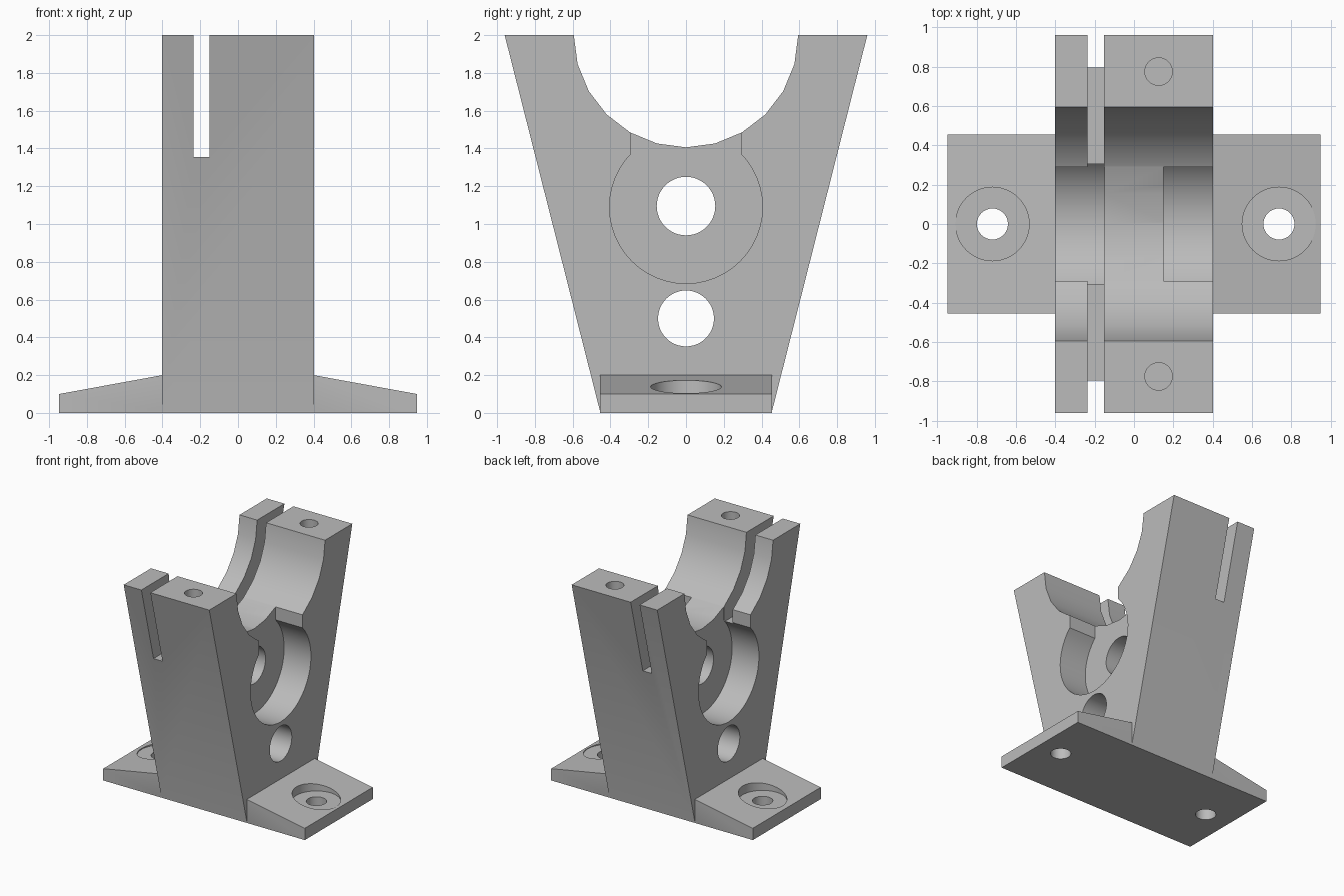
import bpy, bmesh
from math import sin, cos, pi, radians
from mathutils import Vector

cube = bpy.data.objects.get("Cube")
if cube:
    bpy.data.objects.remove(cube, do_unlink=True)

grey = bpy.data.materials.new("machined grey")
grey.use_nodes = True
grey.diffuse_color = (0.5, 0.5, 0.5, 1)
grey.node_tree.nodes["Principled BSDF"].inputs["Base Color"].default_value = (0.5, 0.5, 0.5, 1)


def prism(name, points, axis, start, end):
    """Extrude a flat outline along an axis; points are the other two axes in order."""
    def place(p, depth):
        co = list(p)
        co.insert("xyz".index(axis), depth)
        return Vector(co)
    bm = bmesh.new()
    face = bm.faces.new([bm.verts.new(place(p, start)) for p in points])
    out = bmesh.ops.extrude_face_region(bm, geom=[face])
    moved = [g for g in out["geom"] if isinstance(g, bmesh.types.BMVert)]
    bmesh.ops.translate(bm, verts=moved, vec=place((0, 0), end - start))
    bmesh.ops.recalc_face_normals(bm, faces=bm.faces)
    mesh = bpy.data.meshes.new(name)
    bm.to_mesh(mesh)
    bm.free()
    mesh.materials.append(grey)
    obj = bpy.data.objects.new(name, mesh)
    bpy.context.collection.objects.link(obj)
    return obj


def circle(a, b, r, n=48):
    return [(a + r * cos(2 * pi * i / n), b + r * sin(2 * pi * i / n)) for i in range(n)]


def rect(a0, b0, a1, b1):
    return [(a0, b0), (a1, b0), (a1, b1), (a0, b1)]


def combine(target, tool, operation="DIFFERENCE"):
    tool.hide_render = True
    mod = target.modifiers.new(tool.name, "BOOLEAN")
    mod.operation, mod.object, mod.solver = operation, tool, "EXACT"
    bpy.ops.object.select_all(action="DESELECT")
    bpy.context.view_layer.objects.active = target
    target.select_set(True)
    bpy.ops.object.modifier_apply(modifier=mod.name)
    bpy.data.objects.remove(tool, do_unlink=True)


# Flared upright with a faceted half-round saddle in its top
R = 0.594
saddle = [(R * cos(radians(a)), 2 - R * sin(radians(a))) for a in range(0, 181, 15)]
bracket = prism("bearing_bracket",
                [(-0.453, 0), (0.453, 0), (0.96, 2)] + saddle + [(-0.96, 2)],
                "x", -0.402, 0.402)

# Tapered foot flanges on both sides
foot = prism("foot", [(-0.947, 0), (0.947, 0), (0.947, 0.1), (0.4, 0.2),
                      (-0.4, 0.2), (-0.947, 0.1)], "y", -0.456, 0.456)
combine(bracket, foot, "UNION")

# Round recess with an open neck, on each side of the central web
for s in (-1, 1):
    x0, x1 = sorted((s * 0.15, s * 0.5))
    combine(bracket, prism("recess", circle(0, 1.09, 0.405), "x", x0, x1))
    combine(bracket, prism("neck", rect(-0.29, 1.2, 0.29, 1.6), "x", x0, x1))

# Through holes in the web
combine(bracket, prism("shaft_hole", circle(0, 1.095, 0.155), "x", -0.6, 0.6))
combine(bracket, prism("lower_hole", circle(0, 0.5, 0.148), "x", -0.6, 0.6))

# Narrow slot across the upper part
combine(bracket, prism("slot", rect(-0.236, 1.355, -0.152, 2.2), "y", -1.2, 1.2))

# Blind screw holes in the top pads
for s in (-1, 1):
    combine(bracket, prism("screw_hole", circle(0.125, s * 0.775, 0.07, 32), "z", 1.7, 2.2))

# Counterbored mounting holes in the feet
for x in (-0.72, 0.737):
    combine(bracket, prism("counterbore", circle(x, 0, 0.187), "z", 0.1, 0.4))
    combine(bracket, prism("bolt_hole", circle(x, 0, 0.079, 32), "z", -0.2, 0.3))

bpy.ops.object.select_all(action="DESELECT")
bpy.context.view_layer.objects.active = bracket
bracket.select_set(True)
bpy.ops.object.shade_smooth_by_angle(angle=radians(25))
